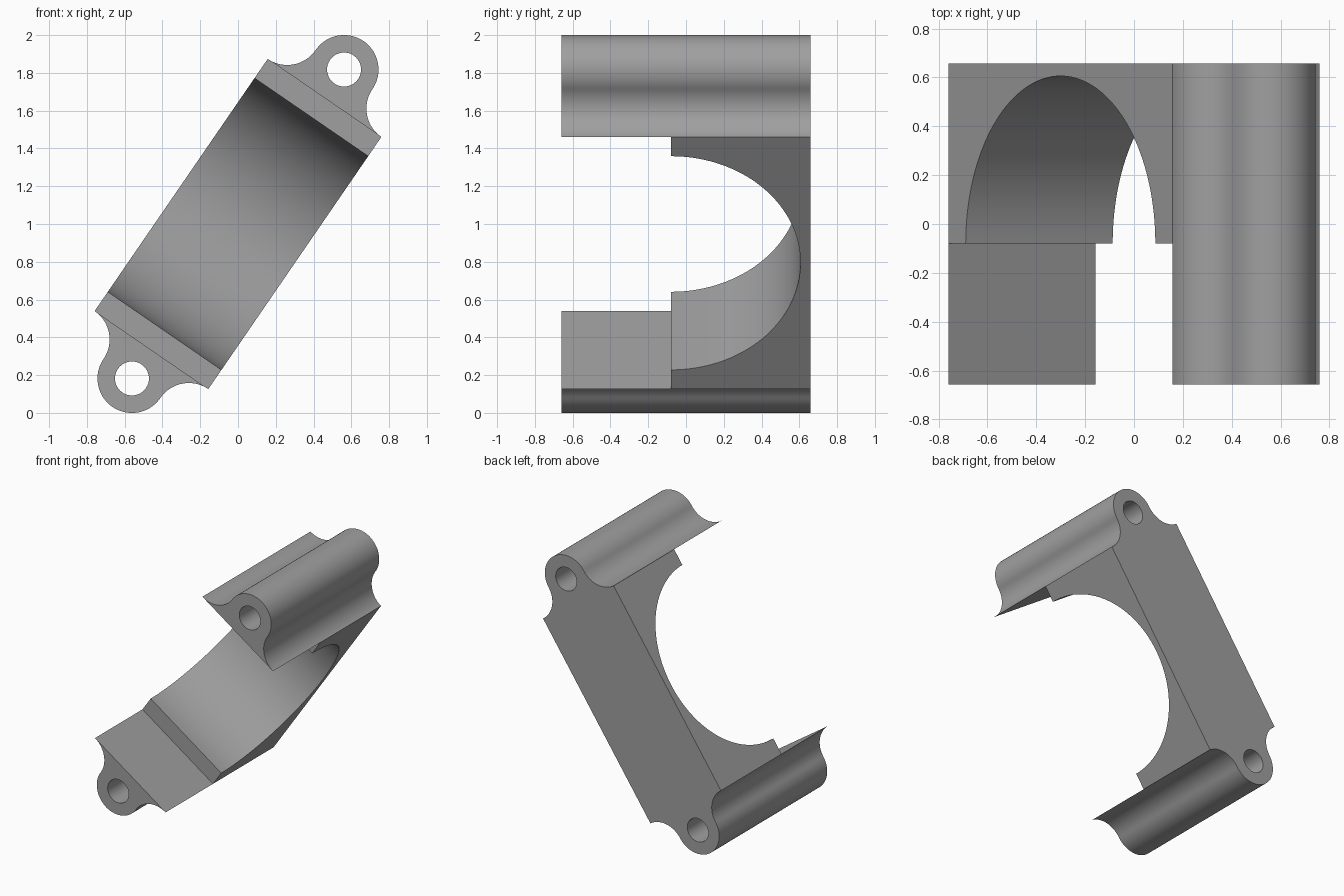
import bpy, bmesh, math
from mathutils import Matrix, Vector

if "Cube" in bpy.data.objects:
    bpy.data.objects.remove(bpy.data.objects["Cube"])

TILT = math.radians(34.47)   # lean of the long axis
HALF_W = 0.365               # half width of the clamp
HALF_D = 0.658               # half depth along y
END = 0.8095                 # where body meets lugs
R = HALF_W / 2               # barrel and fillet radius
BARREL = END + R             # barrel centre
ARC_Y, ARC_R = -0.08, 0.686  # saddle bore

grey = bpy.data.materials.new("plain grey")
grey.diffuse_color = (0.35, 0.35, 0.35, 1)
grey.use_nodes = True
grey.node_tree.nodes["Principled BSDF"].inputs["Base Color"].default_value = grey.diffuse_color


def arc(cx, cy, r, a0, a1, n):
    return [(cx + r * math.cos(math.radians(a0 + (a1 - a0) * i / n)),
             cy + r * math.sin(math.radians(a0 + (a1 - a0) * i / n))) for i in range(n + 1)]


def prism(name, loops, place, depth, turn=0):
    """Fill closed outlines (later ones are holes) and extrude them."""
    bm = bmesh.new()
    edges = []
    for pts in loops:
        vs = [bm.verts.new(place(a, b)) for a, b in pts]
        edges += [bm.edges.new((v, vs[i - 1])) for i, v in enumerate(vs)]
    bmesh.ops.triangle_fill(bm, edges=edges, use_beauty=True)
    ext = bmesh.ops.extrude_face_region(bm, geom=bm.faces[:], use_keep_orig=True)
    new = [g for g in ext["geom"] if isinstance(g, bmesh.types.BMVert)]
    bmesh.ops.translate(bm, verts=new, vec=depth)
    bmesh.ops.recalc_face_normals(bm, faces=bm.faces[:])
    bm.transform(Matrix.Translation((0, 0, 1)) @ Matrix.Rotation(TILT + turn, 4, 'Y'))
    me = bpy.data.meshes.new(name)
    bm.to_mesh(me)
    bm.free()
    me.materials.append(grey)
    ob = bpy.data.objects.new(name, me)
    bpy.context.collection.objects.link(ob)
    bpy.ops.object.select_all(action='DESELECT')
    ob.select_set(True)
    bpy.context.view_layer.objects.active = ob
    bpy.ops.object.shade_smooth_by_angle(angle=math.radians(30))


# Saddle body: block with a half-round bore open to the front
body = arc(0, ARC_Y, ARC_R, 180, 0, 72) + [
    (END, ARC_Y), (END, HALF_D), (-END, HALF_D), (-END, ARC_Y)]
prism("saddle_body", [body], lambda u, y: Vector((-HALF_W, y, u)),
      Vector((2 * HALF_W, 0, 0)))

# Bolt lugs: barrel blended into the body by concave fillets, with a through hole
lug = (arc(HALF_W, BARREL, R, 270, 180, 20)
       + arc(0, BARREL, R, 0, 180, 40)[1:]
       + arc(-HALF_W, BARREL, R, 0, -90, 20)[1:])
hole = arc(0, BARREL, 0.09, 0, 360, 40)[:-1]
for name, turn in (("upper_lug", 0), ("lower_lug", math.pi)):
    prism(name, [lug, hole], lambda w, u: Vector((w, -HALF_D, u)),
          Vector((0, 2 * HALF_D, 0)), turn)
